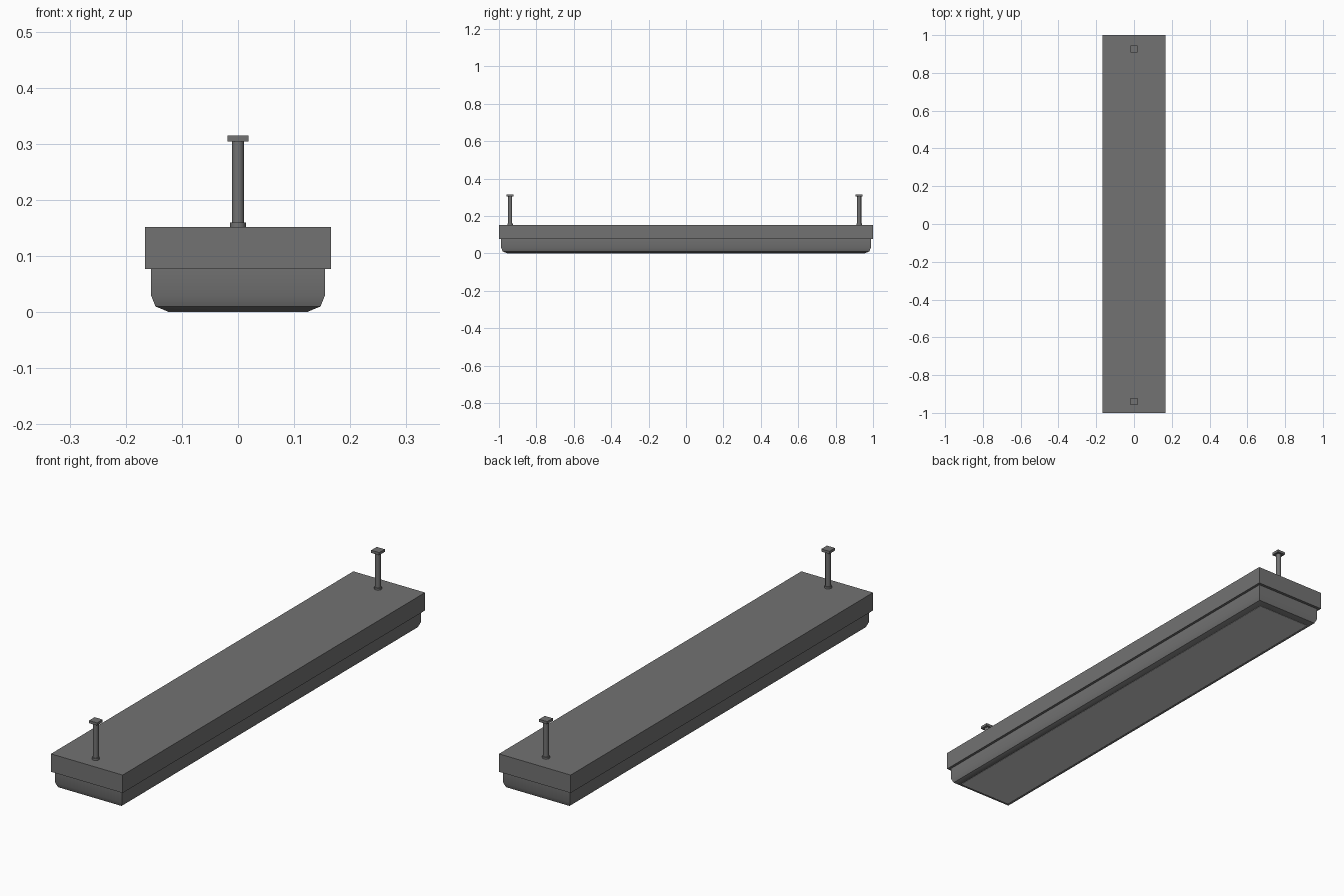
import bpy, bmesh, math

if "Cube" in bpy.data.objects:
    bpy.data.objects.remove(bpy.data.objects["Cube"])


def material(name, v):
    m = bpy.data.materials.new(name)
    m.diffuse_color = (v, v, v, 1)
    m.use_nodes = True
    m.node_tree.nodes["Principled BSDF"].inputs["Base Color"].default_value = m.diffuse_color
    return m


DARK = material("dark_metal", 0.17)
PALE = material("pale_panel", 0.85)


def finish(name, bm, mat=DARK):
    bmesh.ops.recalc_face_normals(bm, faces=bm.faces)
    mesh = bpy.data.meshes.new(name)
    bm.to_mesh(mesh)
    bm.free()
    mesh.materials.append(mat)
    ob = bpy.data.objects.new(name, mesh)
    bpy.context.collection.objects.link(ob)
    return ob


def box(name, size, center, mat=DARK):
    bm = bmesh.new()
    bmesh.ops.create_cube(bm, size=1)
    bmesh.ops.scale(bm, vec=size, verts=bm.verts)
    bmesh.ops.translate(bm, vec=center, verts=bm.verts)
    return finish(name, bm, mat)


def smooth(ob, degrees):
    bpy.ops.object.select_all(action='DESELECT')
    ob.select_set(True)
    bpy.context.view_layer.objects.active = ob
    bpy.ops.object.shade_smooth_by_angle(angle=math.radians(degrees))


def rod(name, radius, z0, z1, y):
    bm = bmesh.new()
    bmesh.ops.create_cone(bm, cap_ends=True, segments=12, radius1=radius,
                          radius2=radius, depth=z1 - z0)
    bmesh.ops.translate(bm, vec=(0, y, (z0 + z1) / 2), verts=bm.verts)
    smooth(finish(name, bm), 40)


# Long rectangular housing
box("housing", (0.332, 2.0, 0.075), (0, 0, 0.1145))

# Tray: rectangular rings tapering down around the light panel
bm = bmesh.new()
rings = []
for hx, hy, z in [(0.155, 0.988, 0.078), (0.155, 0.988, 0.03),
                  (0.147, 0.980, 0.01), (0.125, 0.958, 0.001)]:
    rings.append([bm.verts.new((sx * hx, sy * hy, z))
                  for sx, sy in ((-1, -1), (1, -1), (1, 1), (-1, 1))])
for a, b in zip(rings, rings[1:]):
    for i in range(4):
        j = (i + 1) % 4
        bm.faces.new((a[i], a[j], b[j], b[i]))
bm.faces.new(rings[0])
bm.faces.new(rings[-1])
smooth(finish("tray", bm), 30)

# Pale light panel on the underside
box("light_panel", (0.25, 1.916, 0.002), (0, 0, 0.001), PALE)

# Hanging stems: collar, rod and square ceiling plate at each end
for end, y in (("front", -0.94), ("back", 0.926)):
    rod(end + "_collar", 0.0145, 0.150, 0.160, y)
    rod(end + "_stem", 0.011, 0.150, 0.306, y)
    box(end + "_ceiling_plate", (0.037, 0.037, 0.011), (0, y, 0.3095))
